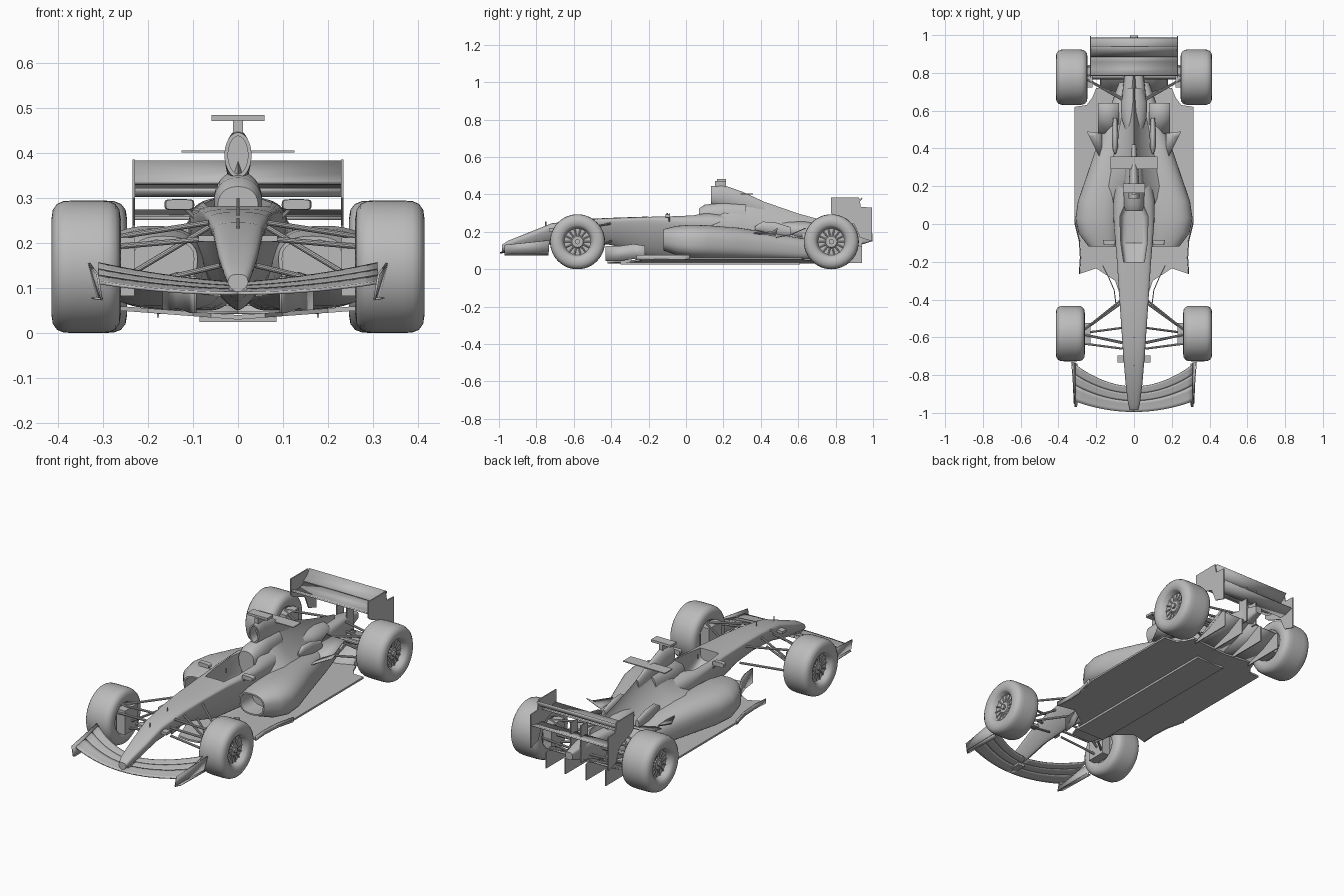
import bpy, bmesh
from math import sin, cos, pi, radians
from mathutils import Vector, Matrix

cube = bpy.data.objects.get("Cube")
if cube:
    bpy.data.objects.remove(cube, do_unlink=True)

grey = bpy.data.materials.new("plain grey")
grey.use_nodes = True
grey.diffuse_color = (.5, .5, .5, 1)
grey.node_tree.nodes["Principled BSDF"].inputs["Base Color"].default_value = grey.diffuse_color


def finish(name, bm, mirror=False, thickness=0):
    """Turn a bmesh into a shaded object, optionally mirrored and thickened."""
    bmesh.ops.recalc_face_normals(bm, faces=bm.faces)
    mesh = bpy.data.meshes.new(name)
    bm.to_mesh(mesh)
    bm.free()
    mesh.materials.append(grey)
    mesh.shade_smooth()
    mesh.set_sharp_from_angle(angle=radians(35))
    obj = bpy.data.objects.new(name, mesh)
    bpy.context.collection.objects.link(obj)
    if thickness:
        solid = obj.modifiers.new("thickness", 'SOLIDIFY')
        solid.thickness, solid.offset = thickness, 0
    if mirror:
        obj.modifiers.new("mirror", 'MIRROR').use_mirror_merge = False
    return obj


def skin(bm, rings, closed):
    """Bridge neighbouring rows of vertices with quads."""
    count = len(rings[0])
    for a, b in zip(rings, rings[1:]):
        for i in range(count if closed else count - 1):
            j = (i + 1) % count
            bm.faces.new((a[i], a[j], b[j], b[i]))


def loft(name, sections, top_power=2, bottom_power=2, mirror=False, intake=0, sides=40):
    """Sections are y, centre x, half width, bottom z, widest z, top z."""
    bm = bmesh.new()
    rings = []
    for y, xc, half, low, mid, high in sections:
        ring = []
        for i in range(sides):
            c, s = cos(2 * pi * i / sides), sin(2 * pi * i / sides)
            power = 2 / (top_power if s >= 0 else bottom_power)
            x = half * abs(c) ** power * (1 if c > 0 else -1)
            z = (high - mid if s >= 0 else low - mid) * abs(s) ** power
            ring.append(bm.verts.new((xc + x, y, mid + z)))
        rings.append(ring)
    skin(bm, rings, True)
    front = bm.faces.new(rings[0])
    bm.faces.new(rings[-1])
    if intake:
        bmesh.ops.recalc_face_normals(bm, faces=bm.faces)
        bmesh.ops.inset_region(bm, faces=[front], thickness=.008)
        hole = bmesh.ops.extrude_face_region(bm, geom=[front])["geom"]
        bmesh.ops.translate(bm, vec=(0, intake, 0), verts=[v for v in hole if isinstance(v, bmesh.types.BMVert)])
        bm.faces.remove(front)
    return finish(name, bm, mirror)


def plate(name, outline, place, depth):
    """Extrude a flat outline; place maps its two coordinates into space."""
    bm = bmesh.new()
    face = bm.faces.new([bm.verts.new(place(*p)) for p in outline])
    grown = bmesh.ops.extrude_face_region(bm, geom=[face])["geom"]
    bmesh.ops.translate(bm, vec=depth, verts=[v for v in grown if isinstance(v, bmesh.types.BMVert)])
    return finish(name, bm, True)


def sheet(name, rows, thickness=.005, mirror=True):
    bm = bmesh.new()
    skin(bm, [[bm.verts.new(p) for p in row] for row in rows], False)
    return finish(name, bm, mirror, thickness)


def box(name, centre, size, mirror=False):
    bm = bmesh.new()
    bmesh.ops.create_cube(bm, size=1, matrix=Matrix.Translation(centre) @ Matrix.Diagonal((*size, 1)))
    return finish(name, bm, mirror)


def add_rod(bm, start, end, radius):
    start, end = Vector(start), Vector(end)
    turn = (end - start).to_track_quat('Z', 'Y').to_matrix().to_4x4()
    bmesh.ops.create_cone(bm, cap_ends=True, segments=10, radius1=radius, radius2=radius,
                          depth=(end - start).length, matrix=Matrix.Translation((start + end) / 2) @ turn)


def rods(name, pairs, radius=.006):
    bm = bmesh.new()
    for start, end in pairs:
        add_rod(bm, start, end, radius)
    return finish(name, bm, True)


# Tyre and rim turned from one profile, with a ring of spokes
def wheel(name, xc, yc, half, radius=.147, steps=48):
    outer = [(.62, 0), (.62, .2), (.54, .24), (.54, .48), (.85, .54), (.93, .6), (1, .72), (.96, .86),
             (.84, .95), (.66, .99), (.4, 1)]
    profile = outer + [(-t, r) for t, r in reversed(outer)]
    bm = bmesh.new()
    rings = []
    for i in range(steps):
        a = 2 * pi * i / steps
        rings.append([bm.verts.new((xc + t * half, yc + r * radius * cos(a), radius + r * radius * sin(a)))
                      for t, r in profile])
    skin(bm, rings + rings[:1], False)
    bmesh.ops.remove_doubles(bm, verts=bm.verts, dist=.0001)
    face_x = xc + half * .55
    for i in range(14):
        a = 2 * pi * i / 14
        add_rod(bm, (face_x, yc, radius), (face_x, yc + .076 * cos(a), radius + .076 * sin(a)), .004)
    add_rod(bm, (xc, yc, radius), (xc + half * .75, yc, radius), .014)
    return finish(name, bm, True)


wheel("front_wheels", .337, -.58, .077)
wheel("rear_wheels", .33, .777, .084)

# Nose and tub, with the cockpit opening cut out
tub = loft("nose_and_tub", [
    (-.985, 0, .022, .09, .11, .13), (-.95, 0, .032, .09, .135, .153), (-.85, 0, .044, .105, .17, .193),
    (-.72, 0, .055, .135, .22, .245), (-.55, 0, .067, .145, .245, .268), (-.4, 0, .077, .13, .258, .275),
    (-.2, 0, .09, .07, .262, .282), (0, 0, .107, .05, .245, .292), (.12, 0, .11, .05, .23, .302),
    (.3, 0, .08, .05, .2, .28)], 3, 1.4)
cutter = loft("cockpit_cutter", [
    (-.2, 0, .055, .22, .3, .4), (-.1, 0, .07, .14, .25, .4), (.04, 0, .075, .14, .25, .4),
    (.1, 0, .05, .14, .25, .4)], 5, 5)
cutter.hide_render = True
cut = tub.modifiers.new("cockpit", 'BOOLEAN')
cut.operation, cut.object, cut.solver = 'DIFFERENCE', cutter, 'EXACT'
bpy.context.view_layer.update()
carved = bpy.data.meshes.new_from_object(tub.evaluated_get(bpy.context.evaluated_depsgraph_get()))
tub.modifiers.clear()
tub.data = carved
carved.set_sharp_from_angle(angle=radians(35))
bpy.data.objects.remove(cutter, do_unlink=True)

# Headrest, air intake and engine cover
loft("headrest", [(.07, 0, .045, .2, .28, .325), (.1, 0, .055, .2, .28, .345), (.2, 0, .055, .2, .28, .358),
                  (.32, 0, .045, .2, .28, .35)], 2.3)
loft("air_intake", [(.135, 0, .03, .345, .395, .445), (.2, 0, .029, .33, .39, .45), (.3, 0, .022, .3, .36, .415),
                    (.42, 0, .012, .28, .32, .36)], intake=.05)
loft("engine_cover", [
    (.1, 0, .25, .08, .19, .29), (.2, 0, .245, .08, .18, .4), (.3, 0, .215, .08, .17, .4),
    (.45, 0, .165, .08, .15, .35), (.6, 0, .11, .07, .13, .298), (.73, 0, .055, .08, .15, .262),
    (.82, 0, .02, .12, .18, .24)], .7, 2)
loft("tail_fairing", [(.45, 0, .03, .18, .22, .25), (.56, 0, .066, .16, .21, .255), (.64, 0, .07, .15, .2, .255),
                      (.72, 0, .05, .15, .19, .24)])
loft("sidepods", [
    (-.12, .165, .075, .1, .165, .215), (-.05, .185, .108, .075, .155, .232), (.03, .19, .12, .06, .15, .238),
    (.12, .18, .117, .055, .15, .235), (.28, .135, .107, .05, .14, .222), (.45, .1, .085, .05, .12, .195),
    (.62, .07, .055, .05, .1, .165), (.75, .05, .03, .06, .1, .15)], 2.4, 2.6, True, .1)
loft("exhaust_fairings", [(.37, .1, .004, .21, .22, .23), (.41, .1, .016, .2, .23, .255),
                          (.48, .1, .017, .18, .22, .25), (.56, .1, .011, .18, .2, .225)], mirror=True, intake=.01)

# Camera, cover winglet, mirrors and nose pods
box("camera_mount", (0, .185, .455), (.022, .06, .035))
box("camera_bar", (0, .19, .477), (.118, .05, .013))
box("cover_winglet", (0, .325, .403), (.25, .065, .005))
loft("mirrors", [(-.11, .13, .03, .274, .285, .296), (-.085, .13, .033, .273, .285, .297)], 5, 5, True)
rods("mirror_stalks", [((.09, -.09, .25), (.12, -.09, .28))], .004)
box("nose_pods", (.07, -.715, .21), (.035, .035, .014), True)
rods("nose_aerials", [((0, y, z), (0, y, z + .025)) for y, z in ((-.75, .23), (-.6, .255), (-.1, .275))], .003)


# Floor rising gently outwards, plank and diffuser
plate("floor", [(0, -.42), (.06, -.42), (.1, -.3), (.2, -.235), (.29, -.265), (.285, -.12), (.315, 0),
                (.315, .62), (.25, .63), (.22, .67), (.2, .72), (0, .72)],
      lambda x, y: (x, y, .03 + .075 * x), (0, 0, .01))
box("plank", (0, .13, .031), (.17, .96, .012))
sheet("diffuser_roof", [[(x, .7, .045), (x, .82, .08), (x, .92, .13)] for x in (0, .1, .18)])
for side, x in (("inner", .06), ("outer", .175)):
    plate(side + "_diffuser_fins", [(.7, .034), (.94, .034), (.94, .12), (.9, .14), (.72, .05)],
          lambda y, z: (x, y, z), (.005, 0, 0))

# Turning vanes and winglets around the sidepods
sheet("bargeboards", [[(.095, -.43, z), (.105, -.35, z), (.135, -.28, z + .01), (.165, -.22, z)] for z in (.045, .125)])
sheet("sidepod_shields", [[(.29, -.265, z), (.284, -.18, z), (.29, -.08, z), (.315, .02, z)] for z in (.05, .075)])
sheet("sidepod_winglets", [[(.17, .33, .19), (.235, .46, .2)], [(.17, .48, .18), (.25, .49, .22)]])
sheet("tail_winglets", [[(x, .48, .17), (x, .56, .185), (x, .64, .22)] for x in (.08, .14, .19)])


# Front wing in three swept elements with end plates
def wing_point(x, chord):
    s = x / .31
    lead, trail = -.995 + .055 * s * s, -.86 + .115 * s * s
    return x, lead + (trail - lead) * chord, .088 + .024 * s * s + (.022 + .02 * s) * chord ** 1.3


for label, start, end in (("main", 0, .435), ("middle", .44, .725), ("upper", .73, 1)):
    sheet("front_wing_" + label + "_element",
          [[wing_point(.031 * i, start + (end - start) * k / 4) for k in range(5)] for i in range(11)], .007)
sheet("front_wing_end_plates", [[(.303, -.97, .075), (.31, -.735, .075)], [(.312, -.97, .13), (.33, -.73, .155)]])
sheet("front_wing_foot_plates", [[(.3, -.96, .075), (.3, -.74, .075)], [(.32, -.95, .078), (.325, -.735, .078)]])
box("front_wing_pylon", (0, -.93, .1), (.04, .06, .03))

# Rear wing
plate("rear_wing_end_plates", [(.775, .385), (.925, .385), (.935, .333), (.995, .33), (.995, .15), (.93, .17),
                               (.9, .24), (.8, .28), (.775, .3)], lambda y, z: (.228, y, z), (.006, 0, 0))


def wing(name, points, half=.23):
    sheet(name, [[(x, y, z) for y, z in points] for x in (-half, half)], .008, False)


wing("rear_wing_main", [(.785, .318), (.82, .306), (.86, .31), (.9, .328)])
wing("rear_wing_flap", [(.885, .333), (.915, .35), (.94, .38)])
wing("rear_beam_wing", [(.9, .255), (.94, .255), (.985, .27)])
box("rear_wing_supports", (.03, .91, .22), (.006, .06, .2), True)

# Gearbox, crash structure and suspension
loft("gearbox", [(.62, 0, .07, .06, .14, .22), (.8, 0, .05, .08, .15, .22), (.9, 0, .035, .12, .17, .21),
                 (.997, 0, .02, .15, .17, .19)], 4, 4)
front_hub, rear_hub = (.29, -.58), (.27, .777)
rods("front_suspension", [((.065, y, .245), (*front_hub, .21)) for y in (-.4, -.63)]
     + [((.04, y, .15), (*front_hub, .09)) for y in (-.4, -.63)]
     + [((.065, -.55, .235), (*front_hub, .1)), ((.06, -.66, .21), (.29, -.63, .19))])
rods("rear_suspension", [((.05, y, .2), (*rear_hub, .21)) for y in (.65, .85)]
     + [((.05, y, .1), (*rear_hub, .09)) for y in (.65, .85)]
     + [((.05, .66, .21), (*rear_hub, .1)), ((.03, .87, .14), (.27, .83, .13))])
rods("drive_shafts", [((.03, .777, .147), (*rear_hub, .147))], .012)
box("front_brake_ducts", (.255, -.58, .147), (.05, .11, .13), True)
box("rear_brake_ducts", (.245, .777, .147), (.05, .11, .13), True)
